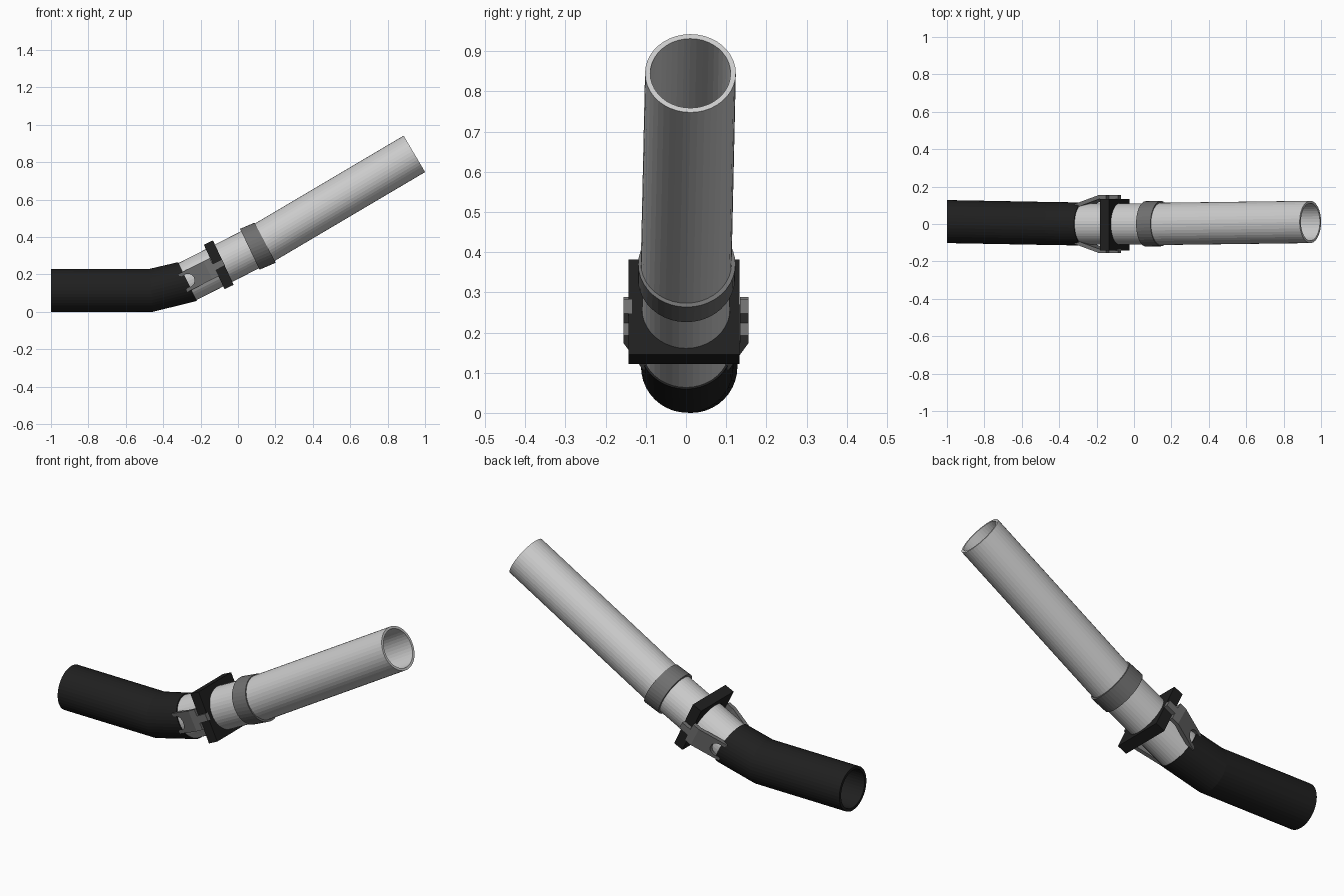
import bpy, bmesh
from math import sin, cos, pi, radians
from mathutils import Vector

if "Cube" in bpy.data.objects:
    bpy.data.objects.remove(bpy.data.objects["Cube"])

SIDES = 40


def material(name, v):
    m = bpy.data.materials.new(name)
    m.diffuse_color = (v, v, v, 1)
    m.use_nodes = True
    m.node_tree.nodes["Principled BSDF"].inputs["Base Color"].default_value = m.diffuse_color
    return m


BLACK = material("black_plastic", 0.014)
DARK = material("dark_grey", 0.16)


def finish(name, bm, mat):
    bmesh.ops.recalc_face_normals(bm, faces=bm.faces)
    me = bpy.data.meshes.new(name)
    bm.to_mesh(me)
    bm.free()
    ob = bpy.data.objects.new(name, me)
    bpy.context.collection.objects.link(ob)
    if mat:
        me.materials.append(mat)
    return ob


def tube(name, stations, r_out, r_in, mat=None, square=None):
    """Hollow tube through (x, y, z, pitch) stations; square = half sizes of a square outside."""
    bm = bmesh.new()

    def ring(st, r, sq):
        x, y, z, p = st
        p = radians(p)
        out = []
        for i in range(SIDES):
            a = 2 * pi * i / SIDES
            c, s = cos(a), sin(a)
            if sq:
                k = 1 / max(abs(c), abs(s))
                h, v = c * k * sq[0], s * k * sq[1]
            else:
                h, v = c * r, s * r
            out.append(bm.verts.new((x - v * sin(p), y + h, z + v * cos(p))))
        return out

    loops = [ring(s, r_out, square) for s in stations]
    loops += [ring(s, r_in, None) for s in reversed(stations)]
    for k, a in enumerate(loops):
        b = loops[(k + 1) % len(loops)]
        for i in range(SIDES):
            j = (i + 1) % SIDES
            bm.faces.new((a[i], a[j], b[j], b[i]))
    return finish(name, bm, mat)


# Pipes
tube("bent_black_pipe", [(-1, .013, .115, 0), (-.465, .003, .115, 5), (-.27, 0, .1625, 26)],
     .115, .1, BLACK)
tube("middle_pipe", [(-.28, 0, .157, 26), (.105, 0, .353, 27)], .11, .098)
tube("long_pipe", [(.105, 0, .35, 29), (.943, .011, .845, 30.5)], .113, .1)
# Coupling ring where the two light pipes meet
tube("coupling_ring", [(.063, .001, .335, 25.5), (.145, .002, .37, 28)], .121, .105, DARK)

# Square flange
C = Vector((-.103, 0, .252))
d = .027
tube("square_flange", [(C.x + k * d * cos(radians(25)), -.005, C.z + k * d * sin(radians(25)), 25)
                       for k in (-1, 1)], .13, .105, BLACK, (.138, .131))

# Side clips: forked slanted plate, flat pad and tab over the flange edge
A = radians(27)
U, V = Vector((cos(A), 0, sin(A))), Vector((-sin(A), 0, cos(A)))
notch = [(-.185 + .036 * cos(t), .036 * sin(t)) for t in [pi / 2 - pi * i / 10 for i in range(11)]]
fork = [(-.065, -.054), (-.065, .054), (-.215, .054), (-.215, .036)] + notch \
    + [(-.215, -.036), (-.215, -.054)]
pad = [(-.065, -.054), (-.026, -.054), (-.026, .054), (-.065, .054)]
tab = [(-.026, -.019), (.028, -.019), (.028, .019), (-.026, .019)]


def clip(name, side):
    bm = bmesh.new()
    for outline in (fork, pad, tab):
        rows = []
        for inset in (0, .022):
            row = []
            for u, v in outline:
                y = .156 - max(0, -.065 - u) * .33 - inset
                p = C + U * u + V * v
                row.append(bm.verts.new((p.x, side * y, p.z)))
            rows.append(row)
            bm.faces.new(row)
        n = len(outline)
        for i in range(n):
            j = (i + 1) % n
            bm.faces.new((rows[0][i], rows[0][j], rows[1][j], rows[1][i]))
    finish(name, bm, DARK)


clip("front_clip", -1)
clip("back_clip", 1)
